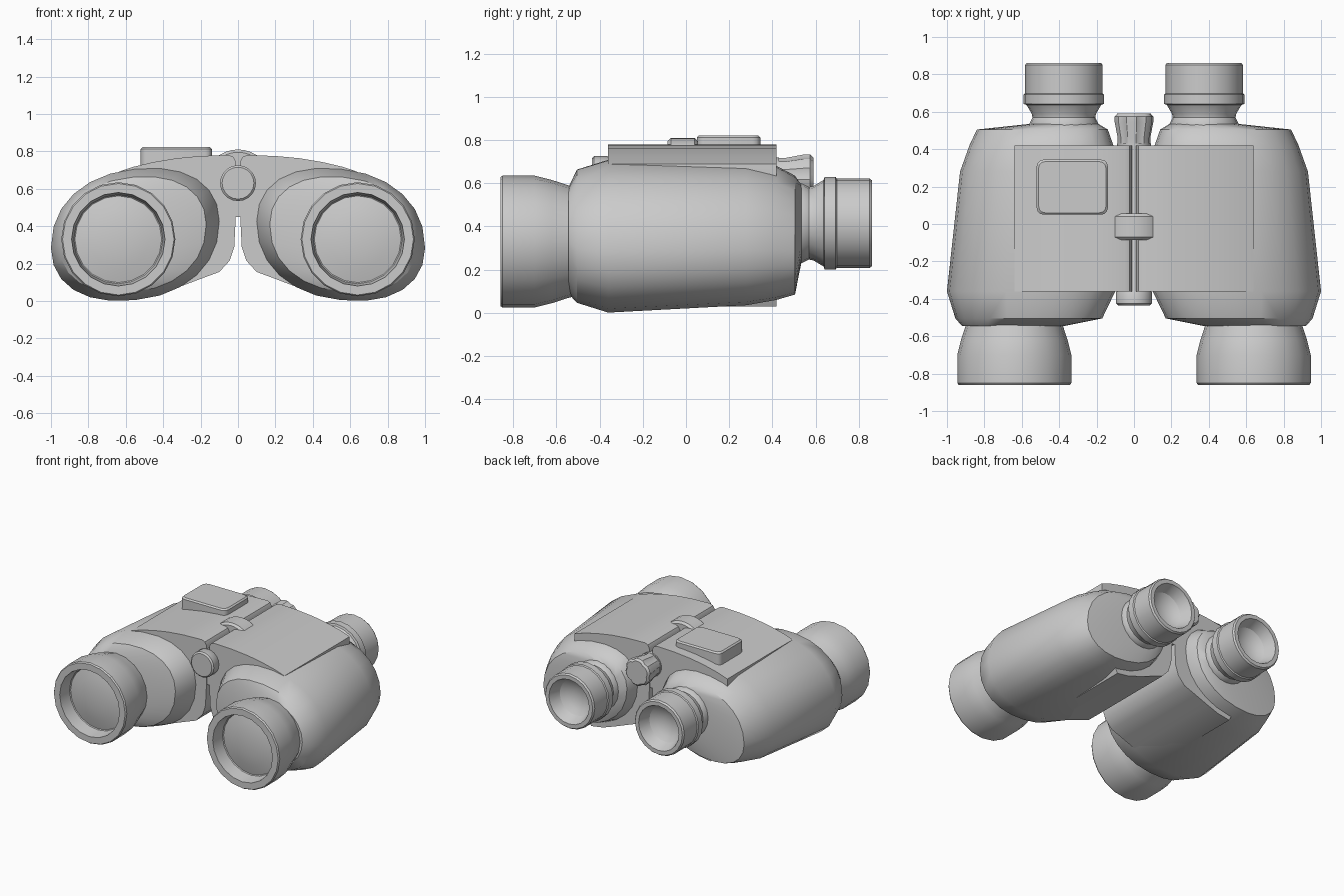
import bpy, bmesh, math
from math import sin, cos, pi

if "Cube" in bpy.data.objects:
    bpy.data.objects.remove(bpy.data.objects["Cube"])


def finish(name, bm, angle=32):
    """Weld, orient, smooth-shade and link a bmesh as a named object."""
    bmesh.ops.remove_doubles(bm, verts=bm.verts, dist=0.0005)
    bmesh.ops.recalc_face_normals(bm, faces=bm.faces)
    me = bpy.data.meshes.new(name)
    bm.to_mesh(me)
    bm.free()
    me.shade_smooth()
    me.set_sharp_from_angle(angle=math.radians(angle))
    ob = bpy.data.objects.new(name, me)
    bpy.context.collection.objects.link(ob)
    return ob


def loft(name, rings, caps=False, angle=32):
    """Skin a list of equal-length rings of points."""
    bm = bmesh.new()
    rows = [[bm.verts.new(p) for p in r] for r in rings]
    n = len(rows[0])
    for a, b in zip(rows, rows[1:]):
        for i in range(n):
            j = (i + 1) % n
            bm.faces.new((a[i], a[j], b[j], b[i]))
    if caps:
        bm.faces.new(rows[0])
        bm.faces.new(rows[-1])
    return finish(name, bm, angle)


def lathe(name, x, z, profile, seg=20):
    """Turn (radius, y) points about an axis parallel to y."""
    return loft(name, [[(x + r * cos(2 * pi * i / seg), y, z + r * sin(2 * pi * i / seg))
                        for i in range(seg)] for r, y in profile])


def power(v, e=0.9):
    return math.copysign(abs(v) ** e, v)


def body_ring(s, y, x0, x1, z0, z1, lean, seg=24):
    """Leaning oval that fills the given x and z range."""
    cx, a, cz, b = (x0 + x1) / 2, (x1 - x0) / 2, (z0 + z1) / 2, (z1 - z0) / 2
    e = 0.9 if lean else 1
    return [(s * (cx + a * power(cos(t), e)), y, cz + b * power(sin(t + lean), e))
            for t in (2 * pi * i / seg for i in range(seg))]


# y, inner x, outer x, bottom z, top z, lean
BODY = [(-0.545, .37, .92, .09, .58, 0), (-0.505, .17, .955, .045, .665, -.15),
        (-0.36, .10, 1.0, .0, .71, -.17), (0.28, .10, .93, .035, .70, -.2),
        (0.42, .11, .88, .06, .68, -.22), (0.505, .14, .84, .085, .635, -.25),
        (0.535, .19, .56, .235, .595, 0)]

# half of the bridge cross-section (x, z)
BRIDGE = [(.012, .745), (.025, .77), (.05, .78), (.2, .775), (.33, .763), (.45, .743),
          (.56, .717), (.64, .69), (.64, .3), (.5, .03), (.4, .045), (.3, .08),
          (.2, .118), (.1, .155), (.045, .215), (.02, .29), (.012, .45)]

OBJECTIVE = [(0, -.5), (.25, -.5), (.262, -.55), (.285, -.62), (.305, -.70), (.305, -.85),
             (.298, -.86), (.25, -.86), (.238, -.76), (.232, -.755), (.16, -.772),
             (.08, -.782), (0, -.785)]

EYEPIECE = [(0, .48), (.18, .48), (.185, .535), (.168, .57), (.172, .59), (.2, .637),
            (.215, .642), (.215, .692), (.207, .698), (.207, .85), (.198, .862),
            (.168, .862), (.135, .78), (.1, .755), (.05, .738), (0, .733)]

for s, side in ((1, "right"), (-1, "left")):
    # prism housing
    loft(side + "_body", [body_ring(s, *r) for r in BODY], caps=True)
    # half of the centre bridge
    loft(side + "_bridge", [[(s * x, y, z) for x, z in BRIDGE] for y in (-.36, .42)],
         caps=True)
    # front and rear tubes with recessed lenses
    lathe(side + "_objective_tube", s * .64, .33, OBJECTIVE)
    lathe(side + "_eyepiece", s * .375, .415, EYEPIECE)

# hinge axle with front cap
lathe("hinge_axle", 0, .63, [(0, -.435), (.085, -.435), (.096, -.425), (.096, -.365),
                             (.09, -.355), (.09, .43), (0, .43)])
# web filling the slot below the axle
loft("hinge_web", [[(x, y, z) for x, z in ((-.014, .45), (.014, .45), (.014, .6), (-.014, .6))]
                   for y in (-.355, .415)], caps=True)
# focus wheel
lathe("focus_wheel", 0, .63, [(0, -.085), (.165, -.085), (.18, -.07), (.18, .04),
                              (.165, .055), (0, .055)], seg=32)

# fluted rear knob
FLUTES = 24
loft("rear_knob", [[(r * k * cos(t), y, .63 + r * k * sin(t))
                    for i in range(FLUTES)
                    for t, k in [(2 * pi * (i + .5) / FLUTES, .9 if i % 4 == 0 else 1)]]
                   for r, y in ((.088, .40), (.088, .46), (.104, .545), (.104, .575), (.09, .59))],
     caps=True)

# raised pad on the left half: rounded rectangle with softened top edge
def pad_ring(inset, z, r=.035):
    hx, hy = .19 - inset, .147 - inset
    pts = []
    for q, (sx, sy) in enumerate(((1, 1), (-1, 1), (-1, -1), (1, -1))):
        for k in range(4):
            t = pi / 2 * (q + k / 3)
            pts.append((-.33 + sx * (hx - r) + r * cos(t), .197 + sy * (hy - r) + r * sin(t), z))
    return pts

loft("top_pad", [pad_ring(0, .70), pad_ring(0, .812), pad_ring(.01, .822)], caps=True)
